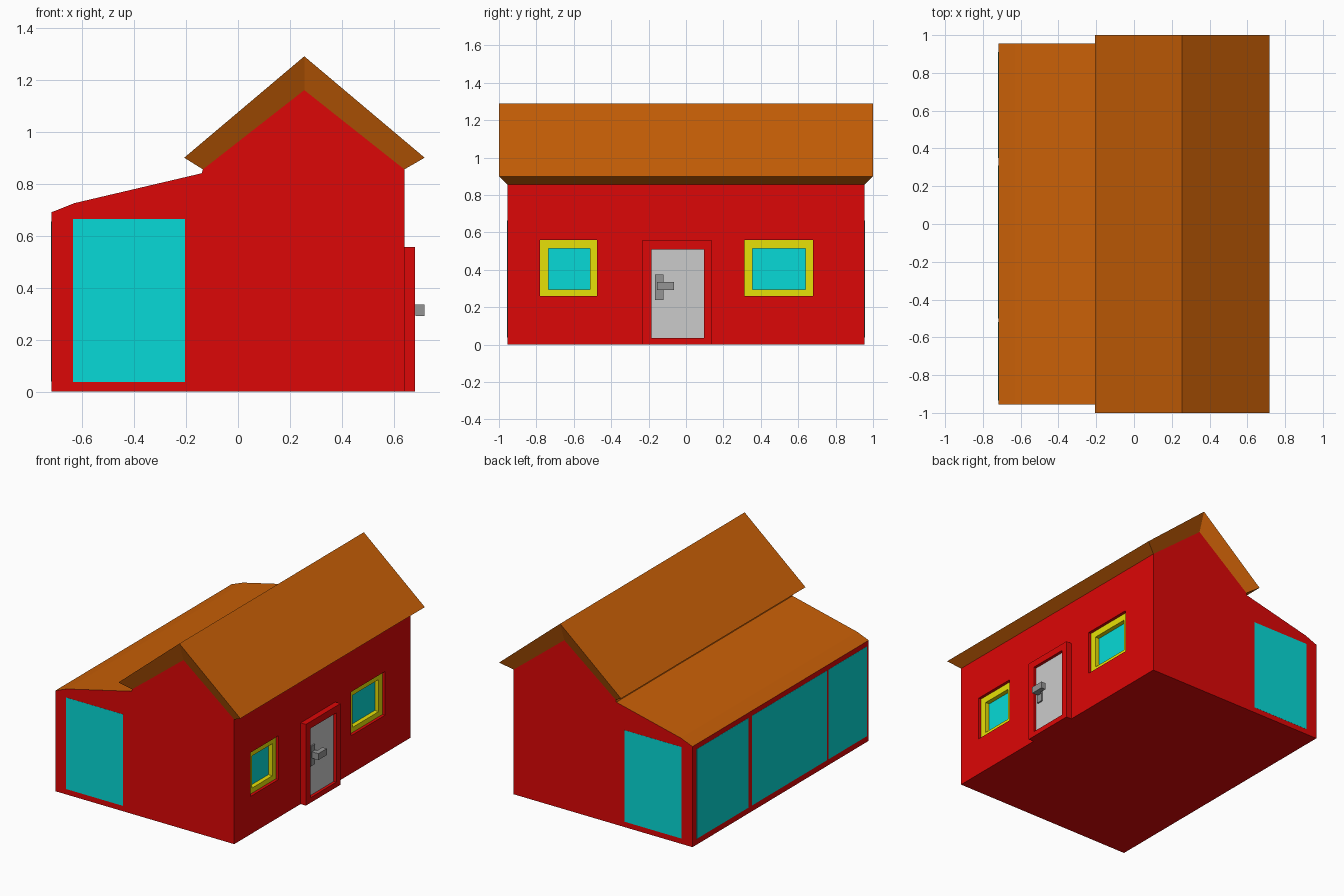
import bpy, bmesh

if "Cube" in bpy.data.objects:
    bpy.data.objects.remove(bpy.data.objects["Cube"])


def material(name, rgb):
    m = bpy.data.materials.new(name)
    m.diffuse_color = (*rgb, 1)
    m.use_nodes = True
    m.node_tree.nodes["Principled BSDF"].inputs["Base Color"].default_value = m.diffuse_color
    return m


RED = material("red_wall", (0.72, 0.002, 0.002))
ORANGE = material("orange_roof", (0.58, 0.115, 0.002))
TEAL = material("teal_glass", (0.002, 0.7, 0.68))
YELLOW = material("yellow_frame", (0.8, 0.75, 0.002))
LIGHT = material("light_grey", (0.7, 0.7, 0.7))
DARK = material("dark_grey", (0.3, 0.3, 0.3))


def finish(name, bm, *mats):
    bmesh.ops.recalc_face_normals(bm, faces=bm.faces)
    me = bpy.data.meshes.new(name)
    bm.to_mesh(me)
    bm.free()
    ob = bpy.data.objects.new(name, me)
    bpy.context.collection.objects.link(ob)
    for m in mats:
        me.materials.append(m)
    return ob


def box(name, x, y, z, mat):
    bm = bmesh.new()
    bmesh.ops.create_cube(bm, size=1)
    for v in bm.verts:
        v.co = [(a + b) / 2 + c * (b - a) for c, (a, b) in zip(v.co, (x, y, z))]
    return finish(name, bm, mat)


def prism(name, profile, halves, *mats):
    """Loft a closed xz profile along y; each point has its own half length."""
    bm = bmesh.new()
    ends = [[bm.verts.new((x, s * h, z)) for (x, z), h in zip(profile, halves)]
            for s in (-1, 1)]
    n = len(profile)
    for i in range(n):
        j = (i + 1) % n
        bm.faces.new((ends[0][i], ends[0][j], ends[1][j], ends[1][i]))
    if len(set(halves)) == 1:
        for e in ends:
            bm.faces.new(e)
    else:                       # slanted ends: one quad per roof slope
        for e in ends:
            bm.faces.new((e[0], e[1], e[4], e[5]))
            bm.faces.new((e[1], e[2], e[3], e[4]))
    return finish(name, bm, *mats)


def cut(ob, x, y, z):
    tool = box("cutter", x, y, z, ob.data.materials[0])
    tool.hide_render = True
    mod = ob.modifiers.new("cut", "BOOLEAN")
    mod.operation, mod.solver, mod.object = "DIFFERENCE", "EXACT", tool
    bpy.context.view_layer.objects.active = ob
    bpy.ops.object.modifier_apply(modifier=mod.name)
    bpy.data.objects.remove(tool)


# House walls with the low lean-to roof painted on the top faces
W = 0.955
walls = prism("house_walls", [
    (-0.718, 0), (0.64, 0), (0.64, 0.855), (0.255, 1.16), (-0.135, 0.855),
    (-0.14, 0.84), (-0.63, 0.725), (-0.718, 0.69)], [W] * 8, RED, ORANGE)
for p in walls.data.polygons:
    if p.normal.z > 0.15:
        p.material_index = 1

# Overhanging gable roof, its edges slanting back to the walls
prism("gable_roof", [
    (-0.207, 0.9), (0.255, 1.29), (0.718, 0.9), (0.64, 0.855),
    (0.255, 1.16), (-0.135, 0.855)], [1, 1, 1, W, W, W], ORANGE)

# Recessed windows beside the door: frame and glass
for side, y0, y1, g0, g1 in (("left", -0.78, -0.475, -0.735, -0.513),
                             ("right", 0.312, 0.68, 0.355, 0.64)):
    cut(walls, (0.57, 0.7), (y0, y1), (0.26, 0.56))
    frame = box(side + "_window_frame", (0.571, 0.62), (y0, y1), (0.26, 0.56), YELLOW)
    cut(frame, (0.5, 0.7), (g0, g1), (0.295, 0.515))
    box(side + "_window_glass", (0.572, 0.59), (g0, g1), (0.295, 0.515), TEAL)

# Door surround, door and handle
surround = box("door_surround", (0.63, 0.68), (-0.235, 0.14), (0, 0.557), RED)
cut(surround, (0.5, 0.8), (-0.185, 0.095), (0.035, 0.51))
box("door", (0.63, 0.66), (-0.185, 0.095), (0.035, 0.51), LIGHT)
box("handle_plate", (0.655, 0.67), (-0.165, -0.12), (0.24, 0.375), DARK)
box("handle_stem", (0.665, 0.69), (-0.155, -0.12), (0.293, 0.336), DARK)
box("handle_lever", (0.685, 0.718), (-0.155, -0.063), (0.291, 0.336), DARK)

# Large glass panes of the lean-to: both ends and three along the side
T = 0.0008
for end, s in (("front", -1), ("back", 1)):
    box(end + "_pane", (-0.635, -0.203), sorted((s * (W - 0.01), s * (W + T))),
        (0.037, 0.665), TEAL)
for i, span in enumerate(((-0.935, -0.52), (-0.5, 0.31), (0.35, 0.91))):
    box(f"side_pane_{i + 1}", (-0.718 - T, -0.71), span, (0.04, 0.655), TEAL)
